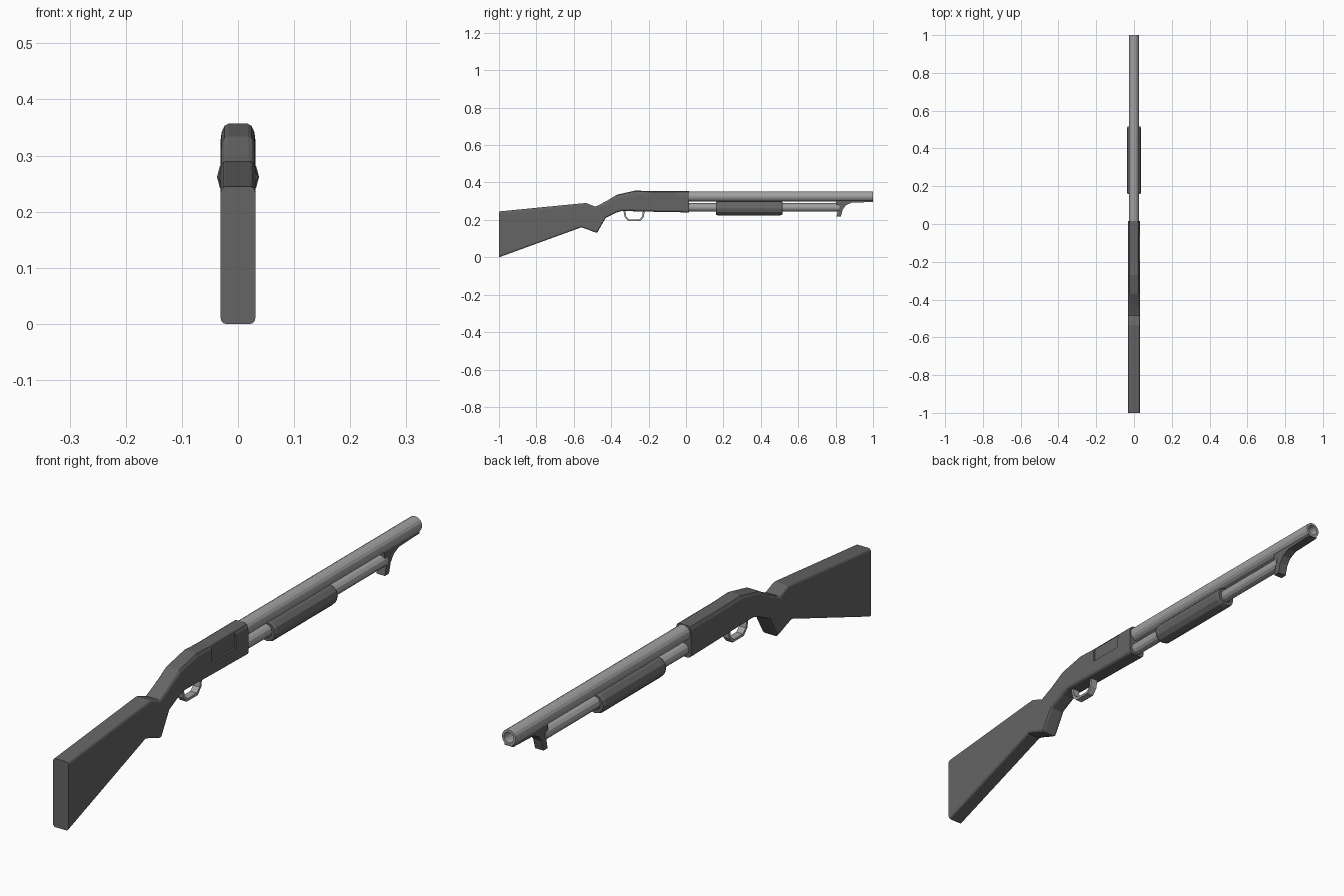
import bpy, bmesh, math

if "Cube" in bpy.data.objects:
    bpy.data.objects.remove(bpy.data.objects["Cube"])


def material(name, v):
    m = bpy.data.materials.new(name)
    m.diffuse_color = (v, v, v, 1)
    m.use_nodes = True
    m.node_tree.nodes["Principled BSDF"].inputs["Base Color"].default_value = m.diffuse_color
    return m


DARK = material("dark_grey", 0.13)
STEEL = material("steel_grey", 0.36)


def finish(bm, name, mat):
    bmesh.ops.remove_doubles(bm, verts=bm.verts, dist=1e-5)
    bmesh.ops.recalc_face_normals(bm, faces=bm.faces)
    me = bpy.data.meshes.new(name)
    bm.to_mesh(me)
    bm.free()
    ob = bpy.data.objects.new(name, me)
    bpy.context.collection.objects.link(ob)
    me.materials.append(mat)
    return ob


def skin(name, rings, mat, caps=True, closed=False):
    """Join matching closed rings of points with quads."""
    bm = bmesh.new()
    rs = [[bm.verts.new(p) for p in r] for r in rings]
    n = len(rs[0])
    pairs = list(zip(rs, rs[1:])) + ([(rs[-1], rs[0])] if closed else [])
    for a, b in pairs:
        for i in range(n):
            j = (i + 1) % n
            bm.faces.new((a[i], a[j], b[j], b[i]))
    if caps and not closed:
        bm.faces.new(rs[0])
        bm.faces.new(rs[-1])
    return finish(bm, name, mat)


def lathe(name, prof, zc, n, mat, closed=False):
    """Turn (y, radius) points around an axis along y at height zc."""
    rings = []
    for y, r in prof:
        angles = [2 * math.pi * i / n for i in range(n)]
        rings.append([(r * math.cos(a), y, zc + r * math.sin(a)) for a in angles])
    return skin(name, rings, mat, closed=closed)


def plate(name, pts, hw, mat):
    """Extrude a (y, z) side profile to half width hw."""
    return skin(name, [[(s * hw, y, z) for y, z in pts] for s in (-1, 1)], mat)


# Stock and receiver: cross-sections (y, bottom, top, round width, round height)
stations = [
    (-1.0, 0.0, 0.245, 0.009, 0.012), (-0.56, 0.16, 0.288, 0.009, 0.012),
    (-0.535, 0.152, 0.29, 0.009, 0.012), (-0.485, 0.133, 0.271, 0.010, 0.014),
    (-0.475, 0.131, 0.275, 0.010, 0.014), (-0.43, 0.21, 0.298, 0.012, 0.018),
    (-0.37, 0.24, 0.334, 0.013, 0.024), (-0.345, 0.247, 0.34, 0.013, 0.026),
    (-0.27, 0.246, 0.357, 0.014, 0.03), (-0.2, 0.244, 0.354, 0.014, 0.03),
    (0.015, 0.24, 0.354, 0.014, 0.03)]
HW = 0.031


def section(y, lo, hi, w, h):
    half = []
    for z, s, hh in ((lo, 1, 0.011), (hi, -1, h)):
        corner = [(HW - w * (1 - math.sin(a)), z + s * hh * (1 - math.cos(a)))
                  for a in (0, math.pi / 6, math.pi / 3, math.pi / 2)]
        half += corner if s == 1 else corner[::-1]
    return [(x, y, z) for x, z in half] + [(-x, y, z) for x, z in half[::-1]]


body = skin("stock_and_receiver", [section(*s) for s in stations], DARK)

# Ejection port recess on the right side
cutter = skin("port_cutter", [[(x, y, z) for x, z in
              ((0.024, 0.295), (0.05, 0.295), (0.05, 0.347), (0.024, 0.347))]
              for y in (-0.19, -0.055)], DARK)
cutter.hide_render = True
cutter.hide_viewport = True
mod = body.modifiers.new("port", "BOOLEAN")
mod.operation = "DIFFERENCE"
mod.solver = "EXACT"
mod.object = cutter

# Barrel with hollow muzzle, and magazine tube below it
lathe("barrel", [(0.0, 0.0275), (1.0, 0.0275), (1.0, 0.019), (0.6, 0.019)],
      0.3255, 16, STEEL)
lathe("magazine_tube", [(0.0, 0.022), (0.82, 0.022)], 0.267, 12, STEEL)

# Sliding fore-end
lathe("fore_end", [(0.16, 0.022), (0.16, 0.034), (0.17, 0.0375), (0.505, 0.0375),
                   (0.515, 0.034), (0.515, 0.022)], 0.262, 12, DARK, closed=True)

# Front bracket under the barrel
plate("front_bracket", [(0.803, 0.285), (0.812, 0.25), (0.805, 0.218), (0.828, 0.218),
                        (0.838, 0.255), (0.855, 0.278), (0.885, 0.292), (1.0, 0.296),
                        (1.0, 0.304), (0.803, 0.304)], 0.017, DARK)

# Trigger guard: open strip with constant thickness
outer = [(-0.335, 0.25), (-0.328, 0.215), (-0.308, 0.193),
         (-0.245, 0.193), (-0.226, 0.215), (-0.22, 0.25)]
inner = [(-0.278 + (y + 0.278) * 0.83, max(z + 0.002, 0.202)) for y, z in outer]
plate("trigger_guard", outer + inner[::-1], 0.013, STEEL)
